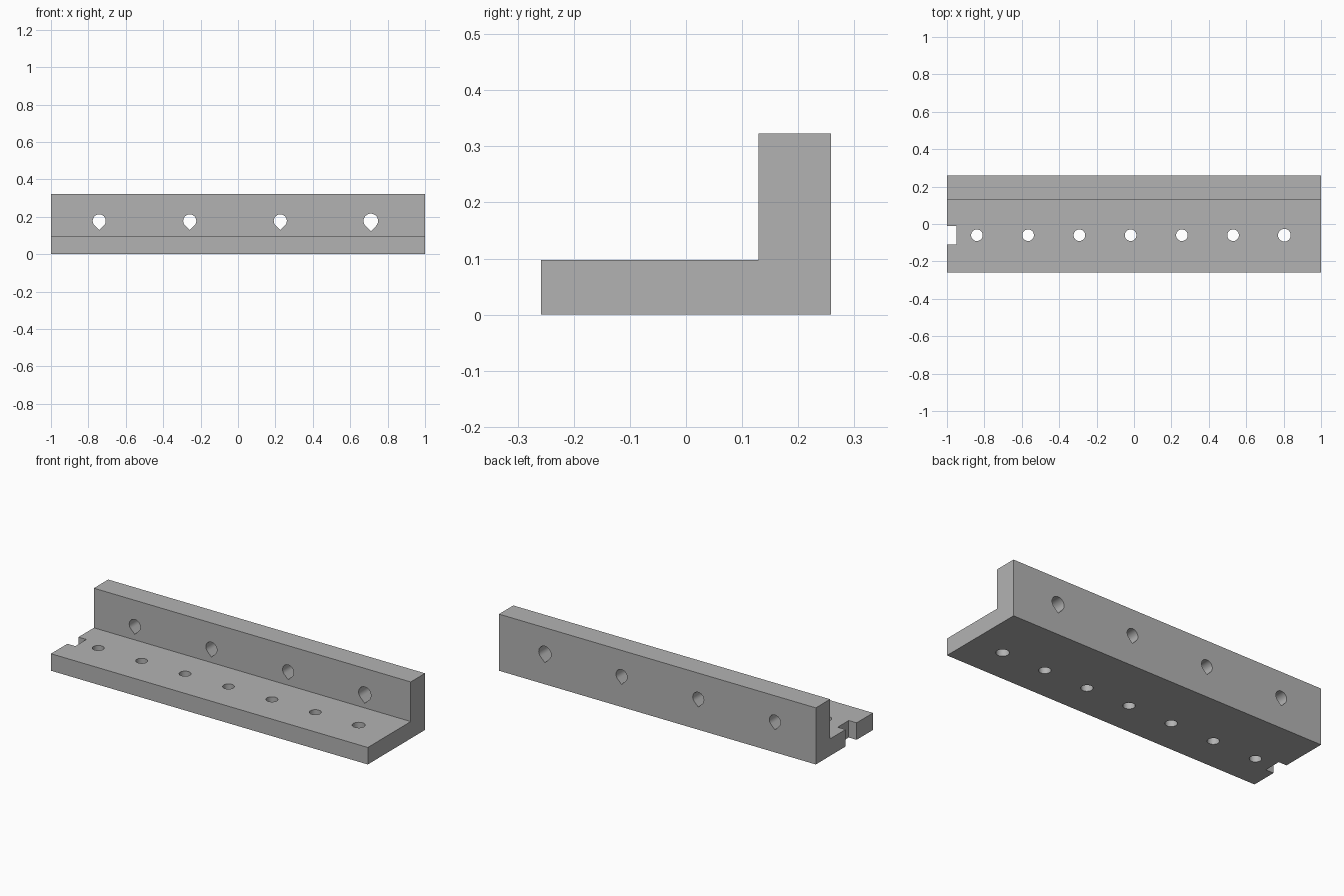
import bpy, bmesh, math
from mathutils import Vector

cube = bpy.data.objects.get("Cube")
if cube:
    bpy.data.objects.remove(cube, do_unlink=True)

HALF_Y, WALL_Y = 0.258, 0.129
BASE_Z, TOP_Z = 0.097, 0.323


def prism(bm, points, direction):
    """Extrude a closed outline along a direction into a solid."""
    face = bm.faces.new([bm.verts.new(p) for p in points])
    new = bmesh.ops.extrude_face_region(bm, geom=[face])["geom"]
    bmesh.ops.translate(bm, vec=Vector(direction),
                        verts=[g for g in new if isinstance(g, bmesh.types.BMVert)])


def make_object(name, bm):
    bmesh.ops.recalc_face_normals(bm, faces=bm.faces[:])
    mesh = bpy.data.meshes.new(name)
    bm.to_mesh(mesh)
    bm.free()
    obj = bpy.data.objects.new(name, mesh)
    bpy.context.collection.objects.link(obj)
    return obj


def arc(start, end, steps):
    return [math.radians(start + (end - start) * i / steps) for i in range(steps + 1)]


# L-shaped bar
bm = bmesh.new()
profile = [(-HALF_Y, 0), (HALF_Y, 0), (HALF_Y, TOP_Z), (WALL_Y, TOP_Z),
           (WALL_Y, BASE_Z), (-HALF_Y, BASE_Z)]
prism(bm, [(-1, y, z) for y, z in profile], (2, 0, 0))
bracket = make_object("angle_bracket", bm)

# Round holes through the base
bm = bmesh.new()
for i in range(7):
    cx, r = -0.84 + 0.274 * i, 0.034 if i == 6 else 0.031
    prism(bm, [(cx + r * math.cos(a), -0.06 + r * math.sin(a), -0.05)
               for a in arc(0, 360, 32)[:-1]], (0, 0, 0.2))

# Teardrop holes through the wall, points down
for i in range(4):
    cx, r = -0.742 + 0.484 * i, 0.039 if i == 3 else 0.035
    cz = 0.178
    outline = [(cx + r * math.cos(a), 0.1, cz + r * math.sin(a))
               for a in arc(-45, 225, 24)]
    outline.append((cx, 0.1, cz - r * math.sqrt(2)))
    prism(bm, outline, (0, 0.2, 0))

# Notch in the end of the base
prism(bm, [(x, y, -0.05) for x, y in
           [(-1.05, -0.11), (-0.95, -0.11), (-0.95, -0.01), (-1.05, -0.01)]], (0, 0, 0.2))
cutter = make_object("hole_cutter", bm)
cutter.hide_render = True

# Cut the openings
cut = bracket.modifiers.new("openings", 'BOOLEAN')
cut.operation = 'DIFFERENCE'
cut.solver = 'EXACT'
cut.object = cutter
bpy.ops.object.select_all(action='DESELECT')
bracket.select_set(True)
bpy.context.view_layer.objects.active = bracket
bpy.ops.object.modifier_apply(modifier=cut.name)
bpy.data.objects.remove(cutter, do_unlink=True)

# Plain grey finish
grey = bpy.data.materials.new("plain_grey")
grey.use_nodes = True
colour = (0.45, 0.45, 0.45, 1)
grey.diffuse_color = colour
grey.node_tree.nodes["Principled BSDF"].inputs["Base Color"].default_value = colour
bracket.data.materials.clear()
bracket.data.materials.append(grey)
bpy.ops.object.shade_smooth_by_angle(angle=math.radians(30))
